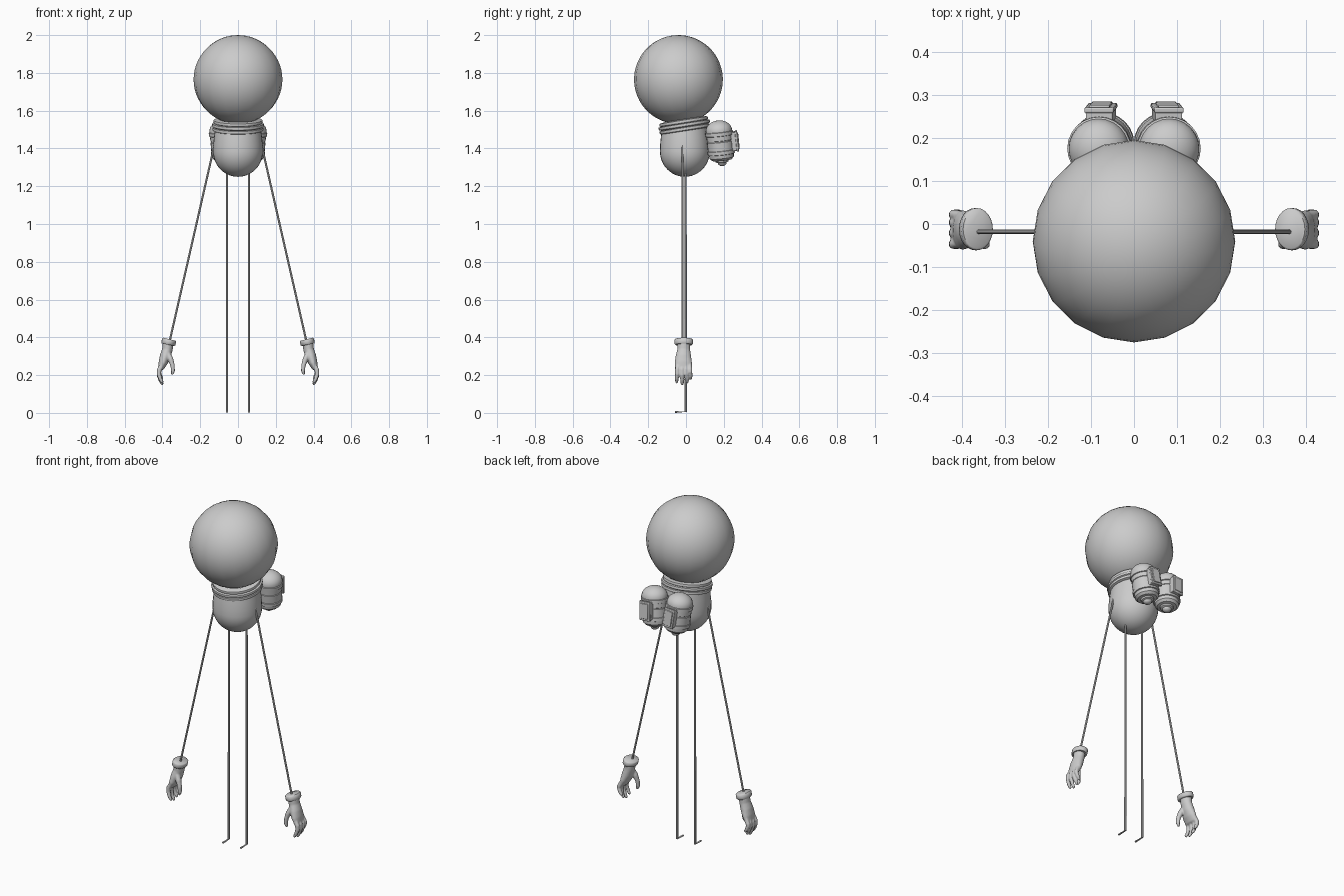
import bpy, bmesh
from math import sin, cos, pi, radians
from mathutils import Vector, Matrix

if "Cube" in bpy.data.objects:
    bpy.data.objects.remove(bpy.data.objects["Cube"])


def finish(bm, name, matrix=None, mirror=False, angle=35, mods=()):
    bmesh.ops.remove_doubles(bm, verts=bm.verts, dist=1e-5)
    bmesh.ops.recalc_face_normals(bm, faces=bm.faces)
    me = bpy.data.meshes.new(name)
    bm.to_mesh(me)
    bm.free()
    if matrix:
        me.transform(matrix)
    ob = bpy.data.objects.new(name, me)
    bpy.context.collection.objects.link(ob)
    for kind, props in mods:
        m = ob.modifiers.new(kind.title(), kind)
        for k, v in props.items():
            setattr(m, k, v)
    if mirror:
        m = ob.modifiers.new("Mirror", 'MIRROR')
        m.use_mirror_merge = False
    bpy.ops.object.select_all(action='DESELECT')
    ob.select_set(True)
    bpy.context.view_layer.objects.active = ob
    bpy.ops.object.shade_smooth_by_angle(angle=radians(angle))
    return ob


def bridge(bm, rings, cap):
    n = len(rings[0])
    for a, b in zip(rings, rings[1:]):
        for i in range(n):
            j = (i + 1) % n
            bm.faces.new((a[i], a[j], b[j], b[i]))
    if cap:
        bm.faces.new(rings[0])
        bm.faces.new(rings[-1])


def lathe(bm, profile, sides=32):
    """Revolve (radius, height) points about z."""
    rings = [[bm.verts.new((r * cos(2 * pi * i / sides), r * sin(2 * pi * i / sides), h))
              for i in range(sides)] for r, h in profile]
    bridge(bm, rings, False)


def loft(bm, path, ref, sides=12):
    """Sweep ellipses along (x, y, z, half-width along ref, half-depth) points."""
    pts = [Vector(p[:3]) for p in path]
    rings = []
    for k, p in enumerate(path):
        t = (pts[min(k + 1, len(pts) - 1)] - pts[max(k - 1, 0)]).normalized()
        u = (Vector(ref) - t * t.dot(Vector(ref))).normalized()
        v = t.cross(u)
        rings.append([bm.verts.new(pts[k] + u * p[3] * cos(2 * pi * i / sides)
                                   + v * p[4] * sin(2 * pi * i / sides)) for i in range(sides)])
    bridge(bm, rings, True)


def arc(r, h, rz, a0, a1, n):
    """Quarter-arc style profile points from angle a0 to a1 (degrees)."""
    return [(max(0, r * cos(radians(a0 + (a1 - a0) * i / n))),
             h + rz * sin(radians(a0 + (a1 - a0) * i / n))) for i in range(n + 1)]


tilt = Matrix.Rotation(radians(9), 4, 'X')
X, Y = (1, 0, 0), (0, 1, 0)

# Helmet
bm = bmesh.new()
bmesh.ops.create_uvsphere(bm, u_segments=20, v_segments=28, radius=0.235)
finish(bm, "helmet", Matrix.Translation((0, -0.04, 1.765)) @ tilt)

# Body
bm = bmesh.new()
lathe(bm, arc(0.132, 1.385, 0.135, -90, 0, 12) + [(0.131, 1.42), (0.127, 1.46), (0.12, 1.51), (0, 1.51)])
finish(bm, "body", Matrix.Translation((0, -0.006, 0)))

# Neck collar: stacked rounded rings
bm = bmesh.new()
collar = [(0.10, -0.034)]
for r, h in ((0.136, -0.020), (0.138, 0.001), (0.131, 0.020)):
    collar += [(r - 0.010, h - 0.010), (r - 0.002, h - 0.007), (r, h), (r - 0.002, h + 0.007), (r - 0.010, h + 0.009)]
lathe(bm, collar + [(0.10, 0.032)])
finish(bm, "neck_collar", Matrix.Translation((0, -0.009, 1.523)) @ tilt)

# Backpack tanks, leaning forward and splayed outward at the top
lean = (Matrix.Translation((0.076, 0.181, 1.428)) @ Matrix.Rotation(radians(5), 4, 'Y')
        @ Matrix.Rotation(radians(6), 4, 'X'))
bm = bmesh.new()
lathe(bm, [(0, -0.122)] + arc(0.024, -0.104, 0.018, -75, 0, 4)
      + [(0.034, -0.100), (0.036, -0.092), (0.052, -0.090), (0.064, -0.078), (0.066, -0.060), (0.072, -0.058),
         (0.072, -0.040), (0.069, -0.038), (0.069, 0.008), (0.066, 0.010), (0.066, 0.014), (0.069, 0.016),
         (0.069, 0.040), (0.074, 0.042), (0.074, 0.060), (0.070, 0.062)]
      + arc(0.070, 0.066, 0.055, 0, 90, 8), 24)
finish(bm, "backpack_tank", lean, True)

# Control boxes on the tank backs
for name, y, size in (("tank_box", 0.068, (0.062, 0.04, 0.10)),
                      ("tank_box_panel", 0.089, (0.068, 0.012, 0.108)),
                      ("tank_box_lid", 0.096, (0.048, 0.008, 0.085))):
    bm = bmesh.new()
    bmesh.ops.create_cube(bm, size=1, matrix=Matrix.Translation((0, y, 0.003)) @ Matrix.Diagonal((*size, 1)))
    finish(bm, name, lean, True, mods=[('BEVEL', dict(width=0.003, segments=2))])

# Thin legs with rod feet
bm = bmesh.new()
r = 0.0055
loft(bm, [(0.058, -0.002, 1.32, r, r), (0.058, -0.002, 0.006, r, r * 1.3),
          (0.058, -0.057, 0.005, r, 0.005)], X, 8)
finish(bm, "leg", None, True)

# Thin arms
bm = bmesh.new()
loft(bm, [(0.122, -0.018, 1.43, r, r), (0.363, -0.018, 0.375, r, r)], Y, 8)
finish(bm, "arm", None, True)

# Glove cuffs
bm = bmesh.new()
loft(bm, [(0.3635, -0.012, 0.390, 0.045, 0.034), (0.3645, -0.012, 0.386, 0.049, 0.038),
          (0.369, -0.012, 0.366, 0.049, 0.038), (0.370, -0.012, 0.361, 0.045, 0.034)], Y, 24)
finish(bm, "glove_cuff", None, True, 50)

# Gloves: palm, four curled fingers and a thumb fused together
bm = bmesh.new()
loft(bm, [(0.369, -0.012, 0.372, 0.034, 0.029), (0.374, -0.012, 0.335, 0.034, 0.028),
          (0.385, -0.014, 0.300, 0.041, 0.029), (0.397, -0.014, 0.265, 0.046, 0.024),
          (0.408, -0.013, 0.235, 0.044, 0.015), (0.410, -0.013, 0.228, 0.036, 0.008)], Y, 20)
for y0, y1, drop in ((-0.044, -0.049, 0.010), (-0.022, -0.020, 0.0), (0.000, 0.006, 0.010), (0.019, 0.025, 0.030)):
    ym = (y0 + y1) / 2
    loft(bm, [(0.400, y0, 0.265, 0.010, 0.010), (0.417, ym, 0.228, 0.012, 0.013),
              (0.419, ym, 0.200 + drop * 0.6, 0.0115, 0.012), (0.411, y1, 0.172 + drop * 0.8, 0.010, 0.010),
              (0.401, y1, 0.152 + drop, 0.008, 0.008), (0.399, y1, 0.146 + drop, 0.003, 0.003)], Y, 10)
loft(bm, [(0.376, -0.030, 0.325, 0.016, 0.014), (0.357, -0.040, 0.285, 0.017, 0.015),
          (0.346, -0.046, 0.250, 0.013, 0.012), (0.344, -0.047, 0.220, 0.011, 0.010),
          (0.349, -0.046, 0.205, 0.007, 0.007), (0.350, -0.046, 0.202, 0.003, 0.003)], Y, 10)
finish(bm, "glove", None, True, 80,
       [('REMESH', dict(mode='VOXEL', voxel_size=0.004, use_smooth_shade=True)),
        ('SMOOTH', dict(factor=0.5, iterations=3))])
